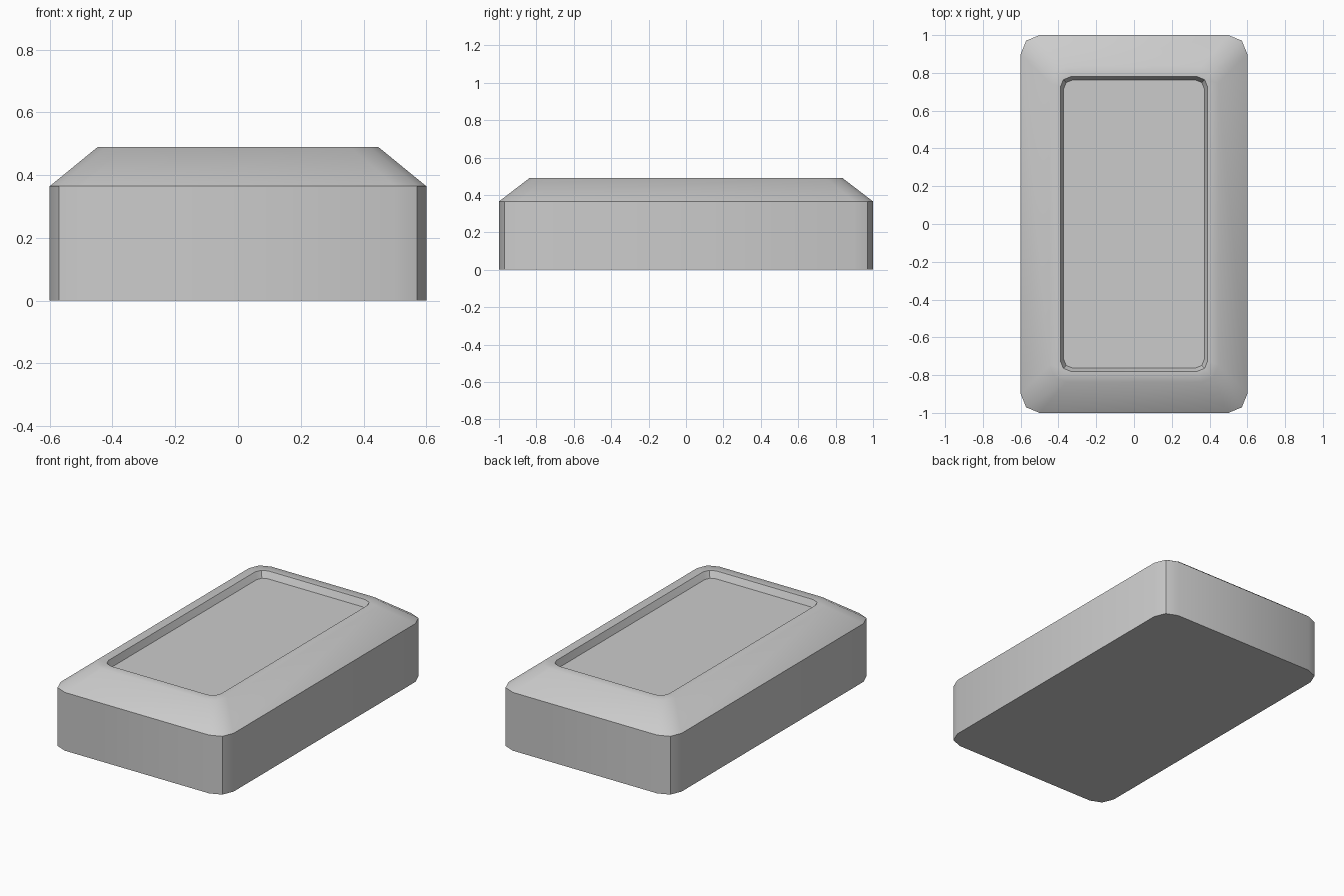
import bpy
import bmesh
import math

cube = bpy.data.objects.get("Cube")
if cube:
    bpy.data.objects.remove(cube, do_unlink=True)

grey = bpy.data.materials.new("light grey")
grey.use_nodes = True
colour = (0.6, 0.6, 0.6, 1)
grey.diffuse_color = colour
grey.node_tree.nodes["Principled BSDF"].inputs["Base Color"].default_value = colour


def rounded_loop(bm, half_x, half_y, radius, z, steps=2):
    """Rectangle outline with corners rounded in a few steps."""
    verts = []
    for corner, (sx, sy) in enumerate([(1, 1), (-1, 1), (-1, -1), (1, -1)]):
        for i in range(steps + 1):
            a = math.pi / 2 * (corner + i / steps)
            verts.append(bm.verts.new((
                sx * (half_x - radius) + radius * math.cos(a),
                sy * (half_y - radius) + radius * math.sin(a), z)))
    return verts


# Cross-section from base to recessed floor: half width, half length, radius, height
sections = [
    (0.6, 1.0, 0.1, 0),         # base
    (0.6, 1.0, 0.1, 0.365),     # top of the walls
    (0.447, 0.837, 0.09, 0.49), # outer rim
    (0.39, 0.78, 0.055, 0.49),  # inner rim
    (0.372, 0.762, 0.045, 0.45),  # recessed floor
]

bm = bmesh.new()
loops = [rounded_loop(bm, *s) for s in sections]
for low, high in zip(loops, loops[1:]):
    for i in range(len(low)):
        j = (i + 1) % len(low)
        bm.faces.new((low[i], low[j], high[j], high[i]))
bm.faces.new(loops[0][::-1])
bm.faces.new(loops[-1])

mesh = bpy.data.meshes.new("recessed_block")
bm.to_mesh(mesh)
bm.free()
mesh.materials.append(grey)
block = bpy.data.objects.new("recessed_block", mesh)
bpy.context.collection.objects.link(block)

# Smooth corners, crisp rims
bpy.ops.object.select_all(action="DESELECT")
block.select_set(True)
bpy.context.view_layer.objects.active = block
bpy.ops.object.shade_smooth_by_angle(angle=math.radians(38.5))
